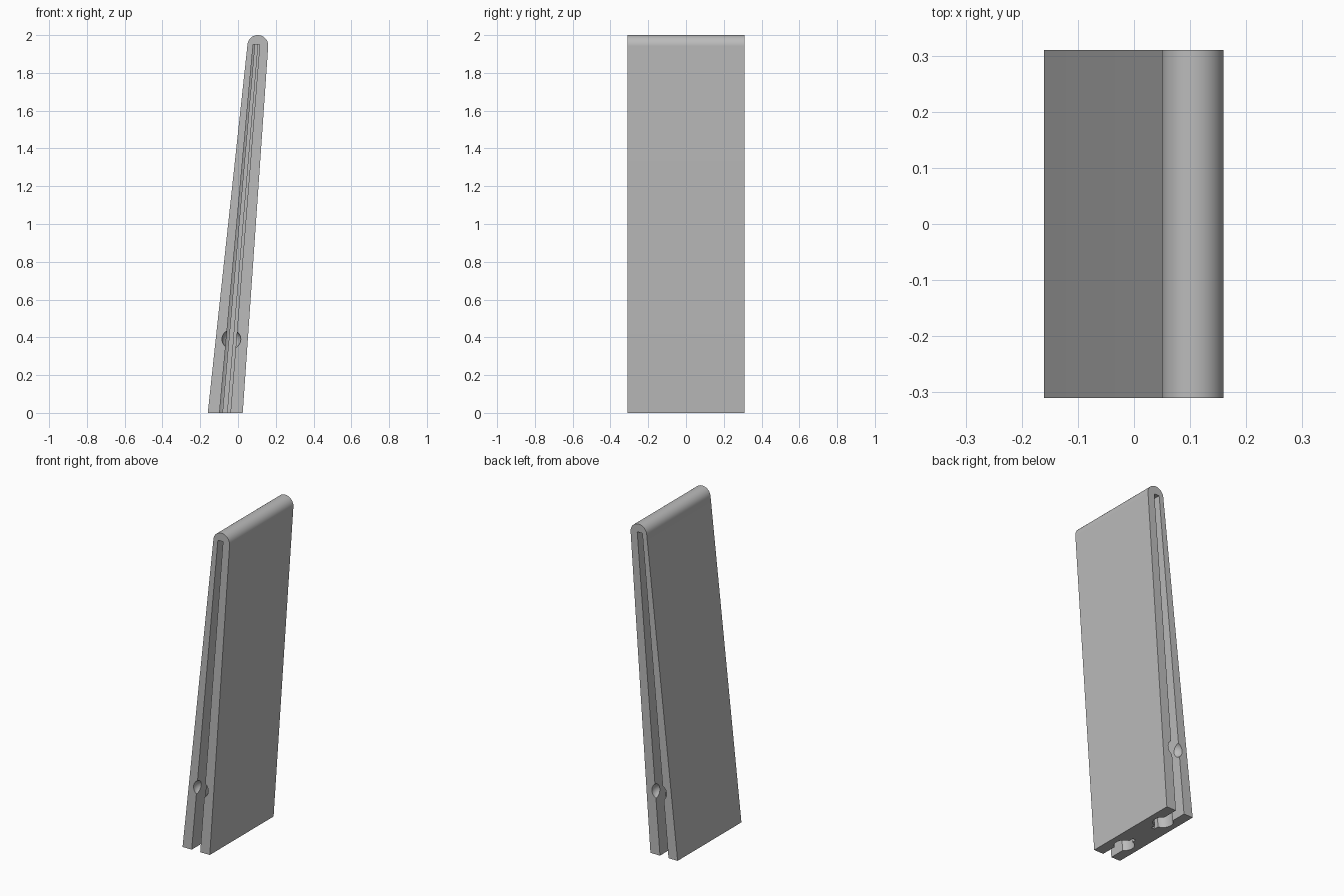
import bpy, bmesh, math

cube = bpy.data.objects.get("Cube")
if cube:
    bpy.data.objects.remove(cube, do_unlink=True)

# single grey plastic
grey = bpy.data.materials.new("grey_plastic")
grey.use_nodes = True
grey.diffuse_color = (0.5, 0.5, 0.5, 1)
grey.node_tree.nodes["Principled BSDF"].inputs["Base Color"].default_value = (0.5, 0.5, 0.5, 1)

HALF = 0.31


def loft(name, rings):
    """Closed solid joining equal rings of points."""
    bm = bmesh.new()
    loops = [[bm.verts.new(p) for p in ring] for ring in rings]
    for a, b in zip(loops, loops[1:]):
        n = len(a)
        for i in range(n):
            bm.faces.new((a[i], a[(i + 1) % n], b[(i + 1) % n], b[i]))
    bm.faces.new(loops[0])
    bm.faces.new(loops[-1])
    bmesh.ops.recalc_face_normals(bm, faces=bm.faces)
    mesh = bpy.data.meshes.new(name)
    bm.to_mesh(mesh)
    bm.free()
    ob = bpy.data.objects.new(name, mesh)
    bpy.context.collection.objects.link(ob)
    mesh.materials.append(grey)
    return ob


def keyhole(side):
    """Slot, round channel and narrow inner groove, at full size."""
    slot, radius, groove, centre = 0.029, 0.056, 0.011, 0.165
    pts = [(slot, 0.36)]
    a0 = math.asin(slot / radius)
    a1 = math.pi - math.asin(groove / radius)
    for i in range(17):
        a = a0 + (a1 - a0) * i / 16
        pts.append((radius * math.sin(a), centre + radius * math.cos(a)))
    pts.append((groove, 0.08))
    pts += [(-x, y) for x, y in reversed(pts)]
    return [(x, y * side) for x, y in pts]


def level(side, z):
    """Keyhole ring at height z, following the lean and taper."""
    t = z / 1.95
    return [(-0.069 + 0.1665 * t + x * (1 - 0.4 * t), y, z) for x, y in keyhole(side)]


# leaning, tapered body with a rounded top
profile = [(-0.16, 0), (0.025, 0)]
for i in range(25):
    a = math.radians(-4 + 178 * i / 24)
    profile.append((0.105 + 0.055 * math.cos(a), 1.945 + 0.055 * math.sin(a)))
body = loft("tapered_body", [[(x, y, z) for x, z in profile] for y in (-HALF, HALF)])

# end channels and round notches
cutters = []
for side, word in ((-1, "front"), (1, "back")):
    cutters.append(loft(word + "_channel_cutter", [level(side, -0.05), level(side, 1.95)]))
    bpy.ops.mesh.primitive_uv_sphere_add(segments=32, ring_count=16, radius=0.05,
                                         location=(-0.035, HALF * side, 0.39))
    notch = bpy.context.object
    notch.name = word + "_notch_cutter"
    cutters.append(notch)

bpy.context.view_layer.objects.active = body
for cutter in cutters:
    mod = body.modifiers.new("cut", 'BOOLEAN')
    mod.operation = 'DIFFERENCE'
    mod.solver = 'EXACT'
    mod.object = cutter
    bpy.ops.object.modifier_apply(modifier=mod.name)
for cutter in cutters:
    bpy.data.objects.remove(cutter, do_unlink=True)

bpy.ops.object.select_all(action='DESELECT')
body.select_set(True)
bpy.context.view_layer.objects.active = body
bpy.ops.object.shade_smooth_by_angle(angle=math.radians(30))
